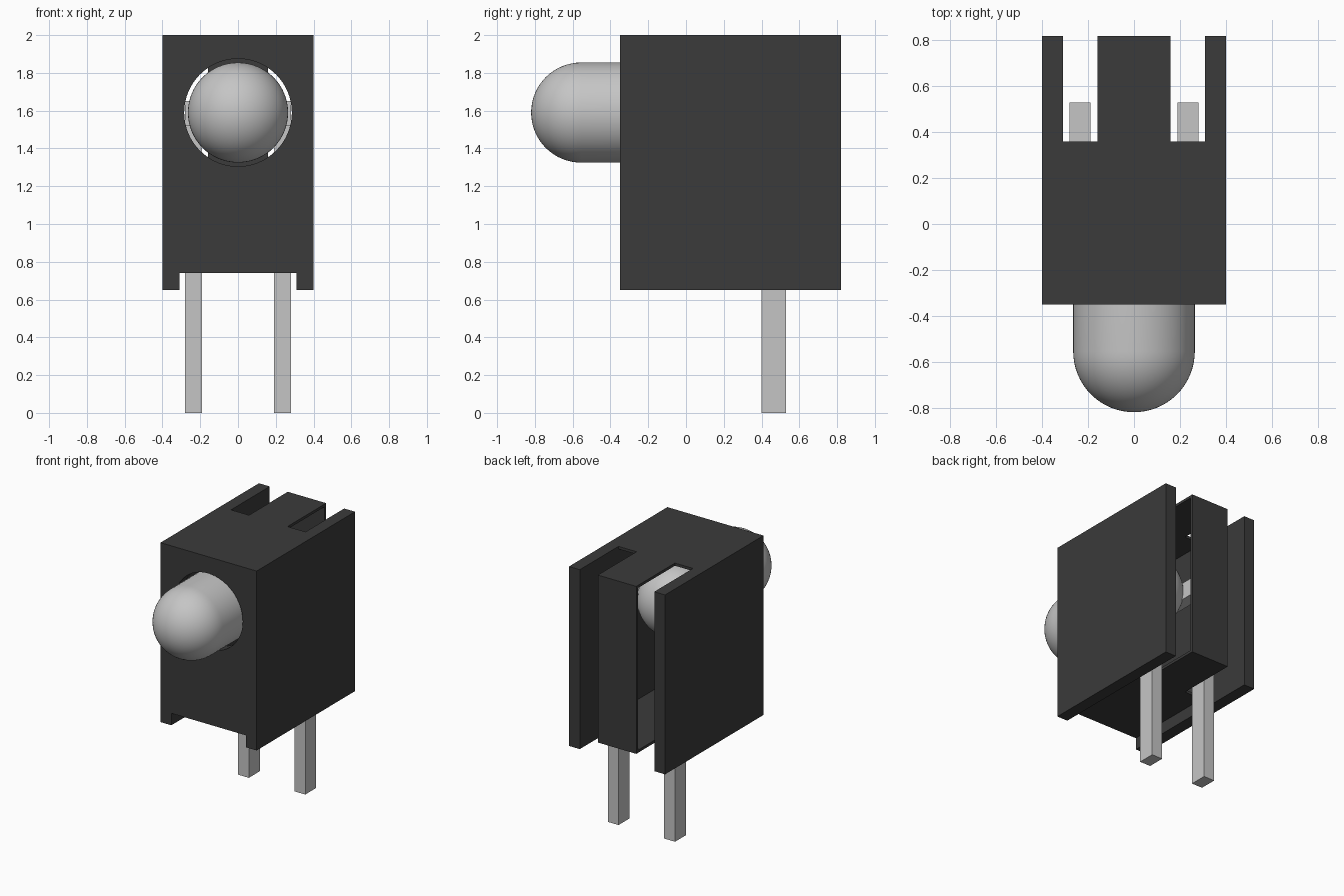
import bpy, bmesh, math
from mathutils import Vector

old = bpy.data.objects.get("Cube")
if old:
    bpy.data.objects.remove(old, do_unlink=True)


def material(name, value):
    m = bpy.data.materials.new(name)
    m.use_nodes = True
    m.diffuse_color = (value, value, value, 1)
    m.node_tree.nodes["Principled BSDF"].inputs["Base Color"].default_value = (value, value, value, 1)
    return m


black = material("black plastic", 0.043)
grey = material("pale grey", 0.56)
AXIS_Z = 1.59


def finish(name, bm, mat):
    bmesh.ops.recalc_face_normals(bm, faces=bm.faces)
    mesh = bpy.data.meshes.new(name)
    bm.to_mesh(mesh)
    bm.free()
    mesh.materials.append(mat)
    ob = bpy.data.objects.new(name, mesh)
    bpy.context.scene.collection.objects.link(ob)
    return ob


def box(name, x, y, z, mat=black):
    bm = bmesh.new()
    bmesh.ops.create_cube(bm, size=1)
    for v in bm.verts:
        v.co = Vector([(r[0] + r[1]) / 2 + c * (r[1] - r[0]) for c, r in zip(v.co, (x, y, z))])
    return finish(name, bm, mat)


def lathe(name, profile, mat, steps=64):
    """Spin (radius, y) points around the lens axis."""
    bm = bmesh.new()
    verts = [bm.verts.new((r, y, AXIS_Z)) for r, y in profile]
    edges = [bm.edges.new(pair) for pair in zip(verts, verts[1:])]
    bmesh.ops.spin(bm, geom=verts + edges, cent=(0, 0, AXIS_Z), axis=(0, 1, 0),
                   angle=2 * math.pi, steps=steps)
    bmesh.ops.remove_doubles(bm, verts=bm.verts, dist=0.0005)
    return finish(name, bm, mat)


# Holder: hollow housing, open underside channel, two lead slots, round opening
housing = box("housing", (-0.4, 0.4), (-0.35, 0.82), (0.65, 2))
cutters = [
    box("underside_cutter", (-0.31, 0.31), (-0.5, 1), (0.5, 0.74)),
    box("cavity_cutter", (-0.31, 0.31), (-0.26, 0.80), (0.76, 1.98)),
    box("left_slot_cutter", (0.16, 0.31), (0.36, 1), (0.5, 2.2)),
    box("right_slot_cutter", (-0.31, -0.16), (0.36, 1), (0.5, 2.2)),
    lathe("opening_cutter", [(0, -0.5), (0.285, -0.5), (0.285, -0.1), (0, -0.1)], black),
]
for c in cutters:
    mod = housing.modifiers.new(c.name, "BOOLEAN")
    mod.operation = "DIFFERENCE"
    mod.solver = "EXACT"
    mod.object = c
bpy.context.view_layer.update()
cut = bpy.data.meshes.new_from_object(housing.evaluated_get(bpy.context.evaluated_depsgraph_get()))
housing.modifiers.clear()
housing.data = cut
for c in cutters:
    bpy.data.objects.remove(c, do_unlink=True)

# Lens: round-ended cylinder
R, N = 0.265, 16
arc = [math.pi / 2 * i / N for i in range(N + 1)]
front = [(R * math.sin(a), -0.555 - R * math.cos(a)) for a in arc]
back = [(R * math.cos(a), 0.12 + R * math.sin(a)) for a in arc]
lens = lathe("lens", front + back, grey)
for p in lens.data.polygons:
    p.use_smooth = True

# Leads: square-bent strips running back from the lens and down
for side, name in ((1, "left_lead"), (-1, "right_lead")):
    bm = bmesh.new()
    path = [(0.1, 1.65), (0.53, 1.65), (0.53, 0), (0.4, 0), (0.4, 1.52), (0.1, 1.52)]
    face = bm.faces.new([bm.verts.new((side * 0.235 - 0.045, y, z)) for y, z in path])
    ext = bmesh.ops.extrude_face_region(bm, geom=[face])
    bmesh.ops.translate(bm, vec=(0.09, 0, 0),
                        verts=[g for g in ext["geom"] if isinstance(g, bmesh.types.BMVert)])
    finish(name, bm, grey)
